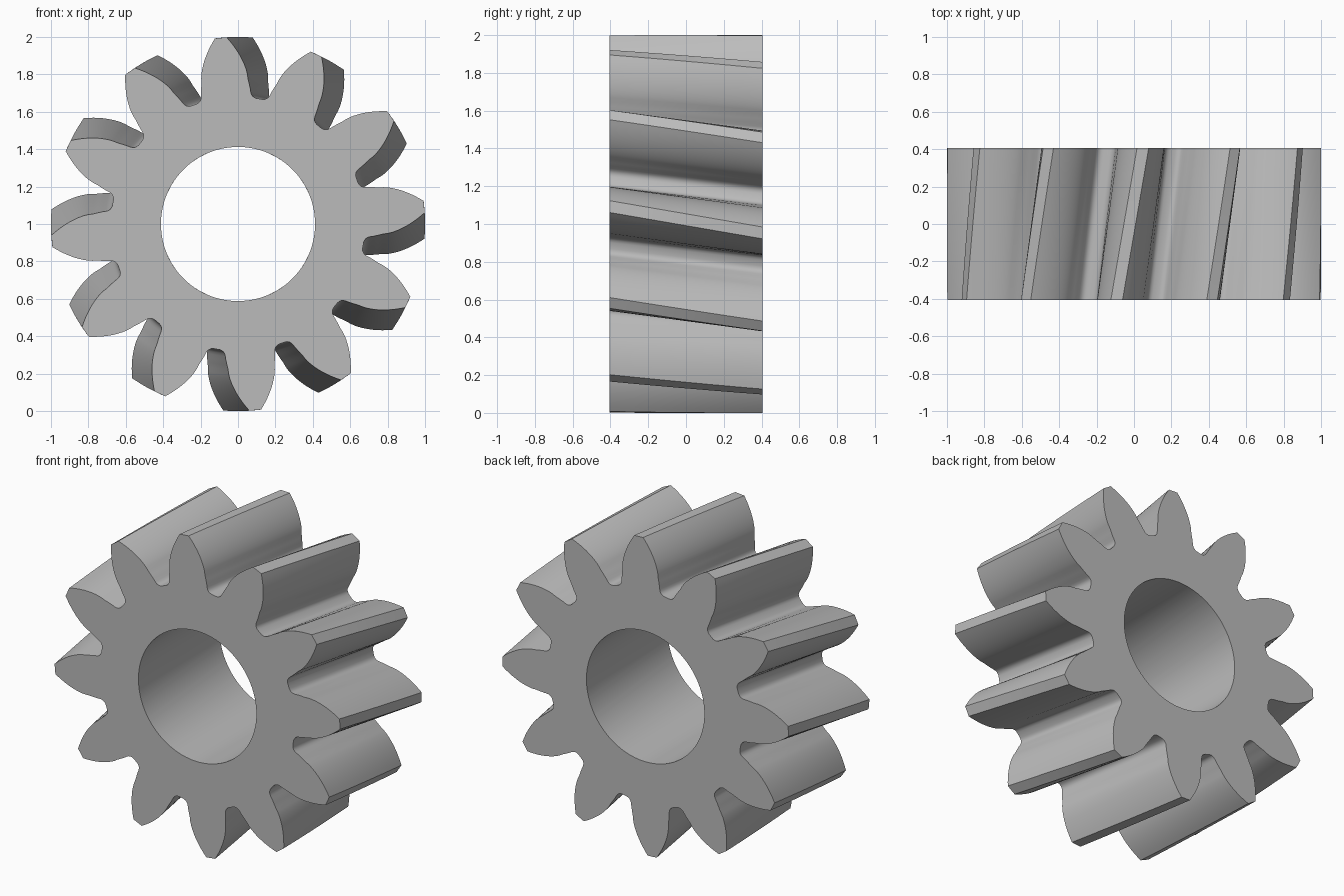
import bpy
import bmesh
from math import sin, cos, tan, acos, radians, degrees

if "Cube" in bpy.data.objects:
    bpy.data.objects.remove(bpy.data.objects["Cube"], do_unlink=True)

TEETH = 12
PITCH_ANGLE = 360 / TEETH
HALF_WIDTH = 0.405
BORE = 0.412
BASE = 0.777          # involute base circle radius
BASE_HALF = 9.2       # half tooth angle at the base circle, degrees
FRONT_ANGLE = 95.3    # tooth centre on the front face
TWIST = -8.0          # helix turn from front to back
SLICES = 6

steel = bpy.data.materials.new("steel grey")
steel.use_nodes = True
grey = (0.5, 0.5, 0.5, 1)
steel.diffuse_color = grey
steel.node_tree.nodes["Principled BSDF"].inputs["Base Color"].default_value = grey


def involute(r):
    """Half tooth angle in degrees on the flank at radius r."""
    a = acos(BASE / r)
    return BASE_HALF - degrees(tan(a) - a)


# One side of a tooth as (half angle, radius): fillet at the root, then the flank
side = [(13.6, 0.679), (12.6, 0.682), (11.8, 0.688), (11.2, 0.697),
        (10.8, 0.71), (10.4, 0.73), (9.8, 0.755)]
flank_steps = 10
for i in range(flank_steps + 1):
    r = BASE + 0.004 + (1 - BASE - 0.004) * i / flank_steps
    side.append((involute(r), r))
tooth = [(a, r) for a, r in side] + [(-a, r) for a, r in reversed(side)]
outline = [(a - k * PITCH_ANGLE, r) for k in range(TEETH) for a, r in tooth]

# Helical gear body: twisted slices of the outline, with a round bore
bm = bmesh.new()
outer, inner = [], []
for s in range(SLICES + 1):
    t = s / SLICES
    y = HALF_WIDTH * (2 * t - 1)
    turn = FRONT_ANGLE + TWIST * t

    def ring(points):
        return [bm.verts.new((r * cos(radians(a + turn)), y,
                              1 + r * sin(radians(a + turn)))) for a, r in points]

    outer.append(ring(outline))
    inner.append(ring([(a, BORE) for a, r in outline]))


def bridge(a, b):
    n = len(a)
    for i in range(n):
        j = (i + 1) % n
        bm.faces.new((a[i], a[j], b[j], b[i]))


for s in range(SLICES):
    bridge(outer[s], outer[s + 1])
    bridge(inner[s + 1], inner[s])
bridge(inner[0], outer[0])
bridge(outer[-1], inner[-1])
bmesh.ops.recalc_face_normals(bm, faces=bm.faces)

mesh = bpy.data.meshes.new("helical_gear")
bm.to_mesh(mesh)
bm.free()
mesh.materials.append(steel)
gear = bpy.data.objects.new("helical_gear", mesh)
bpy.context.collection.objects.link(gear)

# Smooth flanks and bore with crisp rims and tooth tips
bpy.ops.object.select_all(action='DESELECT')
gear.select_set(True)
bpy.context.view_layer.objects.active = gear
bpy.ops.object.shade_smooth_by_angle(angle=radians(30))
